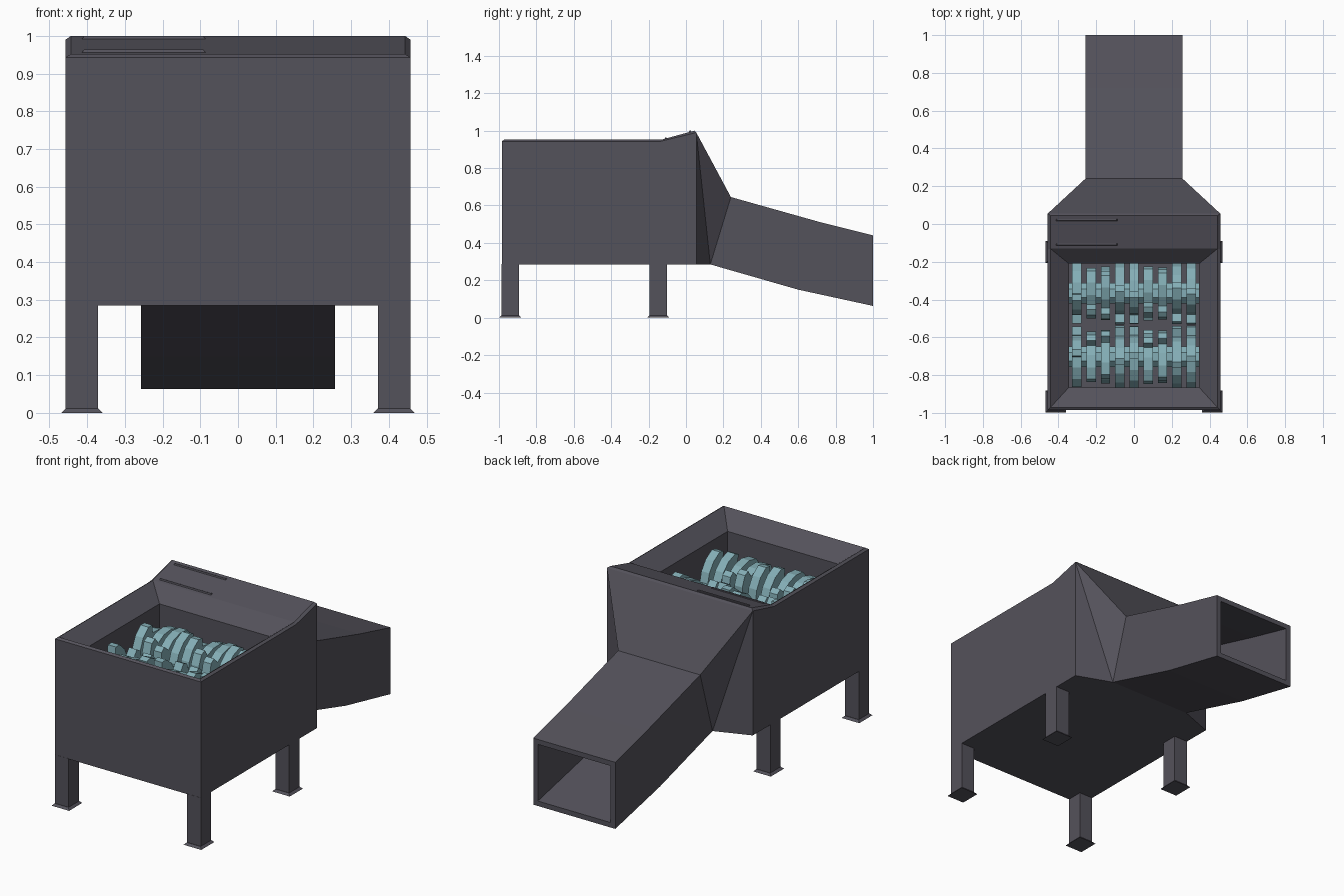
import bpy, bmesh, math

if "Cube" in bpy.data.objects:
    bpy.data.objects.remove(bpy.data.objects["Cube"])


def material(name, srgb):
    m = bpy.data.materials.new(name)
    m.diffuse_color = [((c / 255 + 0.055) / 1.055) ** 2.4 for c in srgb] + [1]
    m.use_nodes = True
    m.node_tree.nodes["Principled BSDF"].inputs["Base Color"].default_value = m.diffuse_color
    return m


STEEL = material("dark grey steel", (84, 82, 91))
TEAL = material("teal cutter steel", (132, 174, 182))


def finish(name, bm, mat):
    bmesh.ops.recalc_face_normals(bm, faces=bm.faces)
    me = bpy.data.meshes.new(name)
    bm.to_mesh(me)
    bm.free()
    me.materials.append(mat)
    ob = bpy.data.objects.new(name, me)
    bpy.context.collection.objects.link(ob)
    return ob


def mirrored_shell(name, pts, strip, sides):
    """Named right-hand points: 'strip' spans left to right, 'sides' are mirrored."""
    bm = bmesh.new()
    r = {k: bm.verts.new(p) for k, p in pts.items()}
    l = {k: bm.verts.new((-p[0], p[1], p[2])) for k, p in pts.items()}
    for a, b in zip(strip, strip[1:] + strip[:1]):
        bm.faces.new((r[a], r[b], l[b], l[a]))
    for face in sides:
        for half in (r, l):
            bm.faces.new([half[k] for k in face])
    return finish(name, bm, STEEL)


def block(name, c, bottom, top, z0, z1, mat=STEEL):
    """Box or frustum given half sizes at the bottom and the top."""
    bm = bmesh.new()
    rings = [[bm.verts.new((c[0] + sx * h[0], c[1] + sy * h[1], z))
              for sx, sy in ((-1, -1), (1, -1), (1, 1), (-1, 1))]
             for h, z in ((bottom, z0), (top, z1))]
    for ring in rings:
        bm.faces.new(ring)
    for i in range(4):
        j = (i + 1) % 4
        bm.faces.new((rings[0][i], rings[0][j], rings[1][j], rings[1][i]))
    return finish(name, bm, mat)


def prism_x(name, outline, x, width, mat):
    """Extrude a (y, z) outline along x."""
    bm = bmesh.new()
    ends = [[bm.verts.new((x + s * width / 2, y, z)) for y, z in outline] for s in (-1, 1)]
    for e in ends:
        bm.faces.new(e)
    n = len(outline)
    for i in range(n):
        j = (i + 1) % n
        bm.faces.new((ends[0][i], ends[0][j], ends[1][j], ends[1][i]))
    return finish(name, bm, mat)


# Housing with chamfered rim, funnel and cutting pit
mirrored_shell("hopper_housing", {
    "base_back": (.457, .055, .285), "base_front": (.457, -.985, .285),
    "wall_front": (.457, -.985, .943), "rim_front": (.443, -.972, .952),
    "throat_front": (.345, -.865, .875), "floor_front": (.345, -.865, .35),
    "floor_back": (.345, -.21, .35), "throat_back": (.345, -.21, .875),
    "rim_back": (.443, -.13, .952), "panel_back": (.443, .045, 1.0),
    "wall_back": (.457, .055, .99), "wall_mid": (.457, -.135, .943),
}, ["base_back", "base_front", "wall_front", "rim_front", "throat_front", "floor_front",
    "floor_back", "throat_back", "rim_back", "panel_back", "wall_back"], [
    ("base_front", "base_back", "wall_back", "wall_mid", "wall_front"),
    ("wall_front", "wall_mid", "rim_back", "rim_front"),
    ("wall_mid", "wall_back", "panel_back", "rim_back"),
    ("rim_front", "rim_back", "throat_back", "throat_front"),
    ("throat_front", "throat_back", "floor_back", "floor_front"),
])

# Hollow discharge hood and bent chute: t = top, b = bottom, i = inner skin
mirrored_shell("discharge_chute", {
    "t0": (.457, .055, .99), "t1": (.257, .24, .645), "t2": (.257, .72, .51), "t3": (.257, 1, .44),
    "b0": (.457, .055, .285), "b1": (.257, .13, .285), "b2": (.257, .6, .15), "b3": (.257, 1, .063),
    "it0": (.43, .06, .94), "it1": (.228, .23, .615), "it2": (.228, .72, .482), "it3": (.228, 1, .412),
    "ib0": (.43, .06, .313), "ib1": (.228, .13, .313), "ib2": (.228, .6, .178), "ib3": (.228, 1, .091),
}, ["t0", "t1", "t2", "t3", "it3", "it2", "it1", "it0",
    "ib0", "ib1", "ib2", "ib3", "b3", "b2", "b1", "b0"],
    [("t3", "it3", "ib3", "b3")] + [
    f for i in ("", "i") for f in (
        (i + "t0", i + "t1", i + "b1"), (i + "t0", i + "b1", i + "b0"),
        (i + "t1", i + "t2", i + "b2", i + "b1"), (i + "t2", i + "t3", i + "b3", i + "b2"))])

# Two thin ribs on the sloped rear panel
for n, y in enumerate((-.108, .022)):
    z = .952 + (y + .13) * .048 / .175
    block(f"panel_rib_{n}", (-.25, y), (.165, .007), (.158, .004), z - .004, z + .006)

# Legs with flared foot pads
for side, sx in (("left", -1), ("right", 1)):
    for end, y in (("front", -.94), ("rear", -.148)):
        c = (sx * .414, y)
        block(f"{end}_{side}_leg", c, (.043, .046), (.043, .046), .01, .287)
        block(f"{end}_{side}_foot", c, (.055, .059), (.043, .048), 0, .012)

# Two cutter shafts with staggered hooked discs
AXIS_Z, TEETH = .675, 4


def cutter_outline(cy, phase, spin):
    pts = []
    for t in range(TEETH):
        for f, rad in ((0, .115), (.3, .126), (.6, .145), (.85, .165), (.98, .16)):
            a = spin * ((t + f) * math.tau / TEETH + phase)
            pts.append((cy + rad * math.cos(a), AXIS_Z + rad * math.sin(a)))
    return pts


for row, cy, spin in (("front", -.703, 1), ("rear", -.367, -1)):
    shaft = [(cy + .058 * math.cos(k * math.tau / 8 + math.pi / 8),
              AXIS_Z + .058 * math.sin(k * math.tau / 8 + math.pi / 8)) for k in range(8)]
    prism_x(f"{row}_cutter_shaft", shaft, 0, .69, TEAL)
    for i in range(9):
        phase = i * math.radians(24) + (i % 2) * math.radians(35)
        prism_x(f"{row}_cutter_{i}", cutter_outline(cy, phase, spin), (i - 4) * .0755, .05, TEAL)
